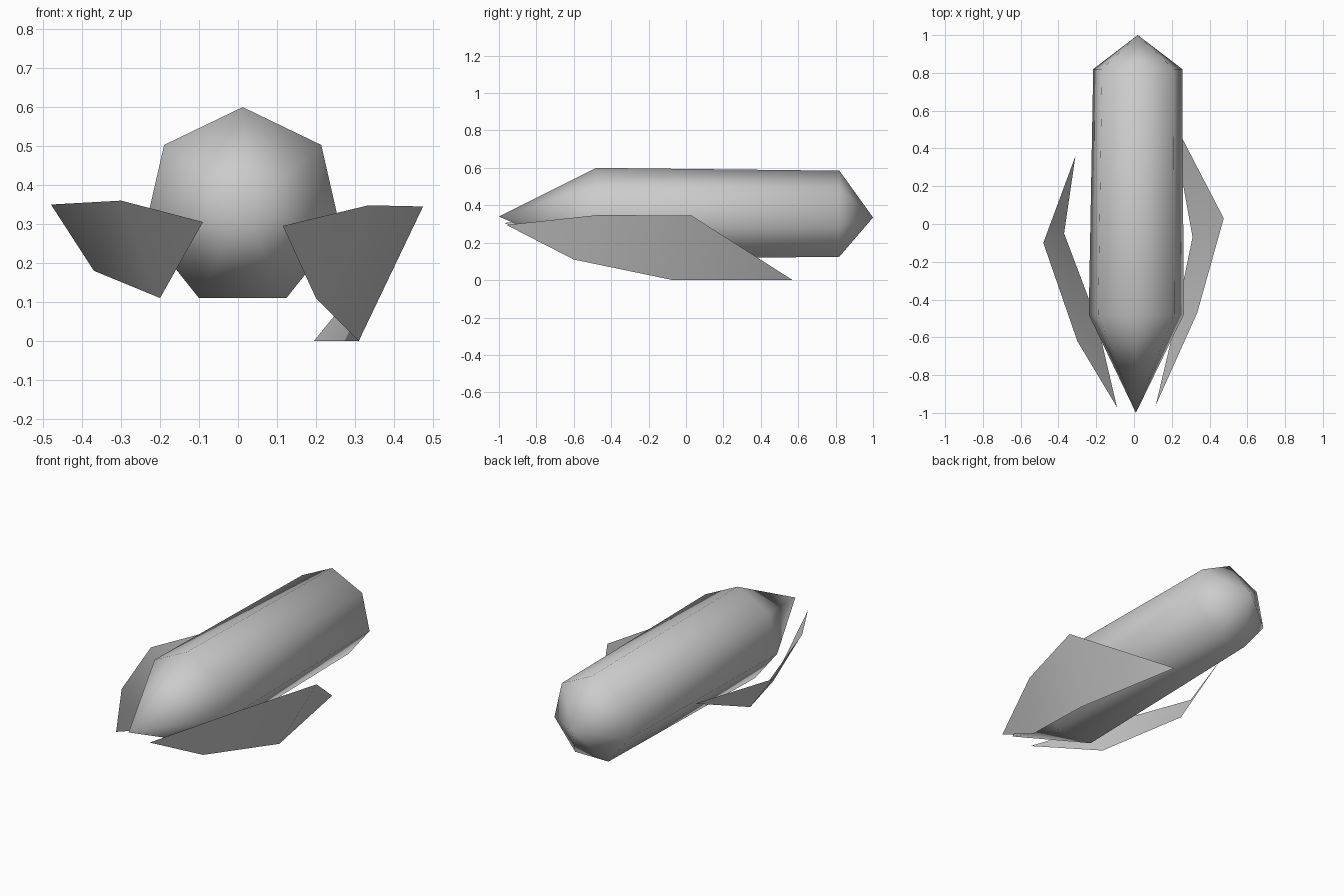
import bpy, bmesh, math

if "Cube" in bpy.data.objects:
    bpy.data.objects.remove(bpy.data.objects["Cube"], do_unlink=True)

grey = bpy.data.materials.new("hull_grey")
grey.use_nodes = True
colour = (0.6, 0.6, 0.6, 1)
grey.diffuse_color = colour
grey.node_tree.nodes["Principled BSDF"].inputs["Base Color"].default_value = colour


def finish(bm, name):
    """Turn a bmesh into a smooth grey object."""
    for face in bm.faces:
        face.smooth = True
    mesh = bpy.data.meshes.new(name)
    bm.to_mesh(mesh)
    bm.free()
    mesh.materials.append(grey)
    obj = bpy.data.objects.new(name, mesh)
    bpy.context.scene.collection.objects.link(obj)
    return obj


# Seven-sided body with a long pointed nose and a short pointed tail
SIDES = 7
bm = bmesh.new()


def ring(x, y, z, radius):
    angles = [math.pi / 2 + math.tau * i / SIDES for i in range(SIDES)]
    return [bm.verts.new((x + radius * math.cos(a), y, z + radius * math.sin(a)))
            for a in angles]


nose = bm.verts.new((0.01, -1, 0.34))
front = ring(0.012, -0.48, 0.342, 0.258)
back = ring(0.02, 0.82, 0.343, 0.242)
tail = bm.verts.new((0.02, 1, 0.335))
for i in range(SIDES):
    j = (i + 1) % SIDES
    bm.faces.new((nose, front[i], front[j]))
    bm.faces.new((front[i], back[i], back[j], front[j]))
    bm.faces.new((back[i], tail, back[j]))
bmesh.ops.recalc_face_normals(bm, faces=bm.faces)
finish(bm, "body")


# Curved leaf-shaped fins: upper edge and lower edge share the two tips
def fin(name, tip, upper, lower, end, outward):
    bm = bmesh.new()
    a, b, c, f, e, d = [bm.verts.new(p) for p in (tip, *upper, *lower, end)]
    for tri in ((a, f, b), (f, e, b), (e, c, b), (e, d, c)):
        bm.faces.new(tri)
    bm.normal_update()
    if sum(face.normal.x for face in bm.faces) * outward < 0:
        bmesh.ops.reverse_faces(bm, faces=bm.faces)
    finish(bm, name)


fin("left_fin", (0.115, -0.96, 0.295),
    [(0.335, -0.47, 0.348), (0.475, 0.03, 0.345)],
    [(0.2, -0.6, 0.11), (0.31, -0.07, 0)],
    (0.195, 0.57, 0), 1)
fin("right_fin", (-0.09, -0.97, 0.305),
    [(-0.3, -0.62, 0.36), (-0.48, -0.1, 0.35)],
    [(-0.2, -0.5, 0.11), (-0.37, -0.05, 0.18)],
    (-0.31, 0.36, 0.34), -1)
